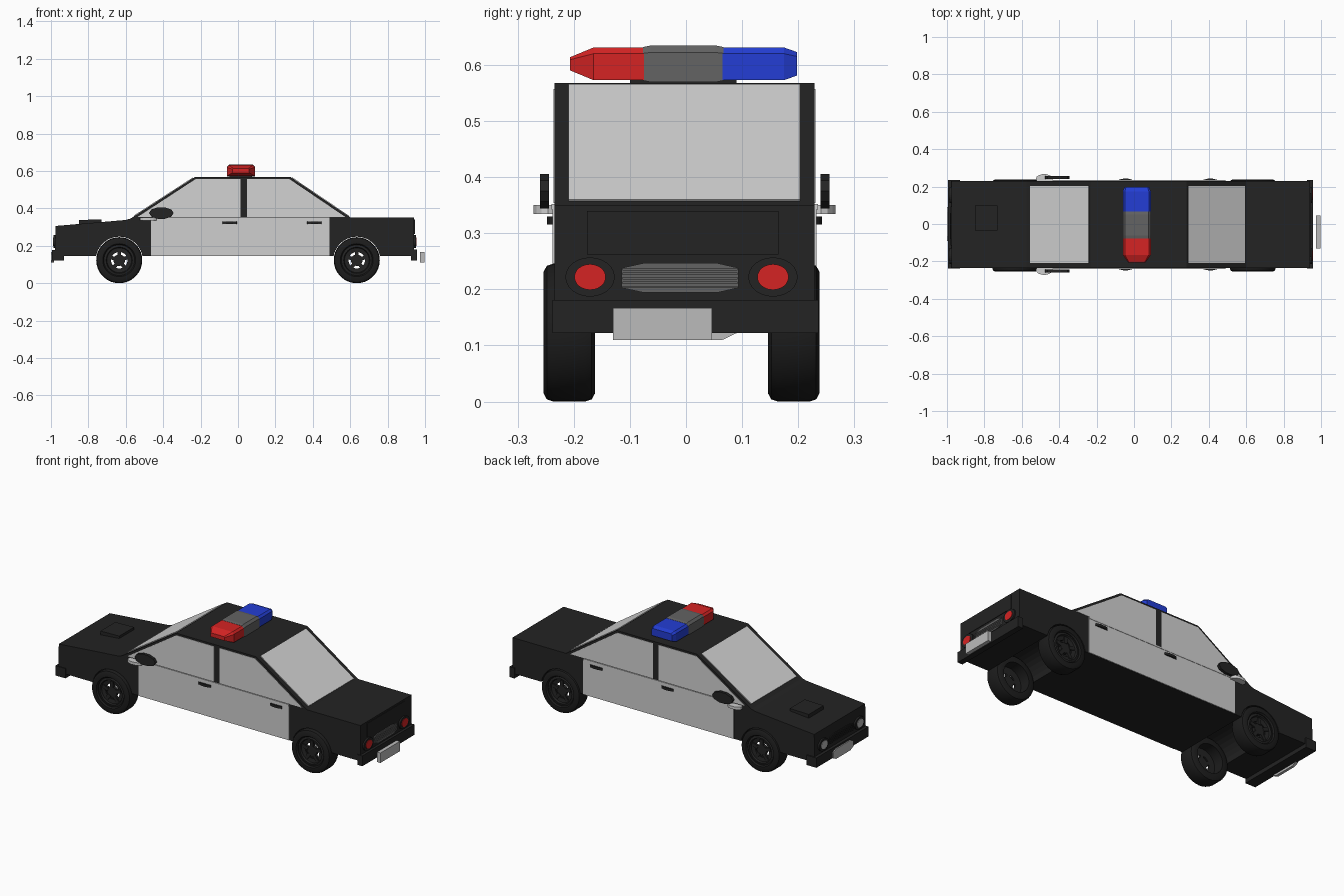
import bpy, bmesh, math
from mathutils import Vector

if "Cube" in bpy.data.objects:
    bpy.data.objects.remove(bpy.data.objects["Cube"])


def mat(name, r, g, b):
    m = bpy.data.materials.new(name)
    m.diffuse_color = (r, g, b, 1)
    m.use_nodes = True
    m.node_tree.nodes["Principled BSDF"].inputs["Base Color"].default_value = m.diffuse_color
    return m


BLACK = mat("black_paint", 0.017, 0.017, 0.017)
TYRE = mat("dark_rubber", 0.012, 0.012, 0.012)
WHITE = mat("white_door", 0.62, 0.62, 0.62)
GLASS = mat("pale_glass", 0.65, 0.65, 0.65)
PLATE = mat("plate_grey", 0.50, 0.50, 0.50)
GREY = mat("mid_grey", 0.125, 0.125, 0.125)
RED = mat("red_light", 0.66, 0.017, 0.017)
BLUE = mat("blue_light", 0.017, 0.048, 0.66)


def finish(bm, name, m):
    bmesh.ops.recalc_face_normals(bm, faces=bm.faces)
    me = bpy.data.meshes.new(name)
    bm.to_mesh(me)
    bm.free()
    me.materials.append(m)
    o = bpy.data.objects.new(name, me)
    bpy.context.collection.objects.link(o)
    return o


def loft(name, rings, m):
    """Closed solid through rings of 3D points."""
    bm = bmesh.new()
    vs = [[bm.verts.new(p) for p in r] for r in rings]
    n = len(rings[0])
    for a, b in zip(vs, vs[1:]):
        for i in range(n):
            bm.faces.new((a[i], a[(i + 1) % n], b[(i + 1) % n], b[i]))
    bm.faces.new(vs[0])
    bm.faces.new(vs[-1])
    return finish(bm, name, m)


def prism(name, pts, axis, lo, hi, m):
    """Extrude a 2D outline along x (pts y,z), y (pts x,z) or z (pts x,y)."""
    put = {"x": lambda p, t: (t, p[0], p[1]), "y": lambda p, t: (p[0], t, p[1]),
           "z": lambda p, t: (p[0], p[1], t)}[axis]
    return loft(name, [[put(p, t) for p in pts] for t in (lo, hi)], m)


def box(name, x0, x1, y0, y1, z0, z1, m):
    return prism(name, [(x0, y0), (x1, y0), (x1, y1), (x0, y1)], "z", z0, z1, m)


def ellipse(cx, cy, rx, ry, n=24):
    return [(cx + rx * math.cos(2 * math.pi * i / n), cy + ry * math.sin(2 * math.pi * i / n))
            for i in range(n)]


def lathe(name, profile, cx, cz, m, n=32):
    """Spin a closed (radius, y) outline about a y-parallel axis."""
    bm = bmesh.new()
    rings = [[bm.verts.new((cx + r * math.cos(a), y, cz + r * math.sin(a))) for r, y in profile]
             for a in (2 * math.pi * i / n for i in range(n))]
    k = len(profile)
    for i in range(n):
        a, b = rings[i], rings[(i + 1) % n]
        for j in range(k):
            bm.faces.new((a[j], a[(j + 1) % k], b[(j + 1) % k], b[j]))
    o = finish(bm, name, m)
    bpy.context.view_layer.objects.active = o
    o.select_set(True)
    bpy.ops.object.shade_smooth_by_angle(angle=math.radians(35))
    o.select_set(False)
    return o


YL, YR = -0.234, 0.229      # body side planes
WX, WZ, WR = 0.635, 0.123, 0.123

# lower body and cabin
body = prism("body", [(-0.955, 0.145), (0.942, 0.145), (0.942, 0.35), (-0.56, 0.35),
                      (-0.60, 0.338), (-0.975, 0.306), (-0.978, 0.18)], "y", YL, YR, BLACK)
prism("cabin", [(-0.575, 0.345), (-0.23, 0.568), (0.28, 0.568), (0.61, 0.345)], "y", YL, YR, BLACK)

# wheel wells cut through the body
for s, end in ((-1, "front"), (1, "rear")):
    cut = prism(end + "_well_cutter", ellipse(s * WX, WZ, 0.126, 0.126, 32), "y", -0.3, 0.3, BLACK)
    cut.hide_render = True
    cut.hide_viewport = True
    cut.display_type = "WIRE"
    mod = body.modifiers.new(end + "_well", "BOOLEAN")
    mod.operation = "DIFFERENCE"
    mod.solver = "EXACT"
    mod.object = cut

# windscreen and rear window plates lying on the slopes
for name, a, b in (("windscreen", (-0.555, 0.358), (-0.24, 0.5615)),
                   ("rear_window", (0.592, 0.357), (0.288, 0.5625))):
    d = Vector((b[0] - a[0], b[1] - a[1])).normalized()
    n = Vector((-d.y, d.x)) * (1 if d.x > 0 else -1)
    n *= 0.004
    prism(name, [(a[0] - n.x, a[1] - n.y), (b[0] - n.x, b[1] - n.y),
                 (b[0] + n.x, b[1] + n.y), (a[0] + n.x, a[1] + n.y)], "y", -0.209, 0.203, GLASS)

# parts on both sides
for side, y, s in (("right", YL, -1), ("left", YR, 1)):
    def out(a, b):
        return (y + s * a, y + s * b)
    prism(side + "_front_side_window", [(-0.537, 0.354), (-0.226, 0.557), (0.013, 0.557), (0.013, 0.354)],
          "y", *out(-0.004, 0.002), GLASS)
    prism(side + "_rear_side_window", [(0.048, 0.354), (0.048, 0.557), (0.274, 0.557), (0.574, 0.354)],
          "y", *out(-0.004, 0.002), GLASS)
    box(side + "_doors", -0.465, 0.49, *out(-0.003, 0.004), 0.146, 0.342, WHITE)
    box(side + "_door_ridge", -0.465, 0.49, *out(-0.003, 0.006), 0.342, 0.352, WHITE)
    for x, part in ((-0.045, "front"), (0.408, "rear")):
        prism(f"{side}_{part}_handle", ellipse(x, y, 0.043, 0.014, 10), "z", 0.316, 0.33, BLACK)
    # mirror with its pale mount
    my = -0.252 if s < 0 else 0.248
    prism(side + "_mirror", ellipse(-0.41, 0.375, 0.066, 0.032, 10), "y", my - 0.008, my + 0.008, BLACK)
    prism(side + "_mirror_mount", ellipse(-0.48, y + s * 0.012, 0.045, 0.026, 14), "z", 0.334, 0.35, WHITE)

    # wheels: rounded tyre, stepped rim with open gaps, hub and spokes
    y0, y1 = (-0.162, -0.254) if s < 0 else (0.146, 0.238)
    for x, end in ((-WX, "front"), (WX, "rear")):
        w = f"{side}_{end}_"
        lathe(w + "tyre", [(0.082, y0), (0.108, y0), (0.119, y0 + s * 0.006), (WR, y0 + s * 0.018),
                           (WR, y1 - s * 0.018), (0.119, y1 - s * 0.006), (0.108, y1), (0.088, y1),
                           (0.082, y1 - s * 0.008)], x, WZ, TYRE, 36)
        lathe(w + "rim", [(0.084, y1 - s * 0.03), (0.084, y1 - s * 0.012), (0.07, y1 - s * 0.008),
                          (0.066, y1 - s * 0.018), (0.044, y1 - s * 0.022), (0.044, y1 - s * 0.03)],
              x, WZ, BLACK)
        prism(w + "hub", ellipse(x, WZ, 0.031, 0.031, 20), "y", y1 - s * 0.034, y1 - s * 0.016, BLACK)
        for i in range(5):
            a = math.pi / 2 + i * math.tau / 5
            u, v = Vector((math.cos(a), math.sin(a))), Vector((-math.sin(a), math.cos(a))) * 0.01
            c = Vector((x, WZ))
            prism(f"{w}spoke_{i + 1}", [c + u * 0.025 - v, c + u * 0.06 - v, c + u * 0.06 + v, c + u * 0.025 + v],
                  "y", y1 - s * 0.03, y1 - s * 0.014, BLACK)

# bumpers and plates
box("front_bumper", -0.994, -0.93, -0.238, 0.236, 0.122, 0.178, BLACK)
box("rear_bumper", 0.925, 0.957, -0.238, 0.236, 0.122, 0.181, BLACK)
prism("front_plate", [(-0.065, 0.11), (0.065, 0.11), (0.09, 0.122), (0.09, 0.155), (0.065, 0.167),
                      (-0.065, 0.167), (-0.09, 0.155), (-0.09, 0.122)], "x", -1.0, -0.985, PLATE)
box("rear_plate", 0.974, 0.996, -0.13, 0.046, 0.11, 0.167, PLATE)

# lamps and grilles at both ends
for end, x, s, lens, gm in (("front", -0.977, -1, PLATE, BLACK), ("rear", 0.942, 1, RED, GREY)):
    for yc, side in ((-0.171, "right"), (0.155, "left")):
        prism(f"{end}_{side}_lamp_ring", ellipse(yc, 0.222, 0.044, 0.035), "x", x - s * 0.01, x + s * 0.009, BLACK)
        prism(f"{end}_{side}_lamp", ellipse(yc, 0.222, 0.028, 0.023), "x", x, x + s * 0.012, lens)
    prism(end + "_grille", [(-0.115, 0.203), (-0.075, 0.194), (0.055, 0.194), (0.094, 0.203), (0.094, 0.238),
                            (0.055, 0.247), (-0.075, 0.247), (-0.115, 0.238)], "x", x - s * 0.01, x + s * 0.004, gm)
    for i in range(5):
        z = 0.202 + i * 0.008
        box(f"{end}_grille_slat_{i + 1}", *sorted((x, x + s * 0.007)), -0.113, 0.092, z, z + 0.004, gm)

# boot lid panel and hood scoop
box("boot_panel", 0.94, 0.945, -0.176, 0.165, 0.262, 0.34, BLACK)
prism("hood_scoop", [(-0.85, 0.31), (-0.85, 0.338), (-0.73, 0.341), (-0.73, 0.32)], "y", -0.035, 0.10, BLACK)


# roof light bar
def bar_ring(y, kx, kz):
    hx, hz, c = 0.075 * kx, 0.029 * kz, 0.011 * kz
    pts = [(-hx, -hz), (hx, -hz), (hx, hz - c), (hx - c, hz), (c - hx, hz), (-hx, hz - c)]
    return [(0.015 + px, y, 0.602 + pz) for px, pz in pts]


box("light_bar_base", -0.045, 0.075, -0.10, 0.09, 0.56, 0.58, BLACK)
loft("red_roof_light", [bar_ring(-0.207, 0.6, 0.4), bar_ring(-0.165, 1, 1), bar_ring(-0.075, 1, 1)], RED)
loft("blue_roof_light", [bar_ring(0.065, 1, 1), bar_ring(0.175, 1, 1), bar_ring(0.198, 0.87, 0.72)], BLUE)
loft("light_bar_centre", [bar_ring(-0.077, 1, 1.03), bar_ring(-0.062, 1, 1.13),
                          bar_ring(0.052, 1, 1.13), bar_ring(0.067, 1, 1.03)], GREY)
